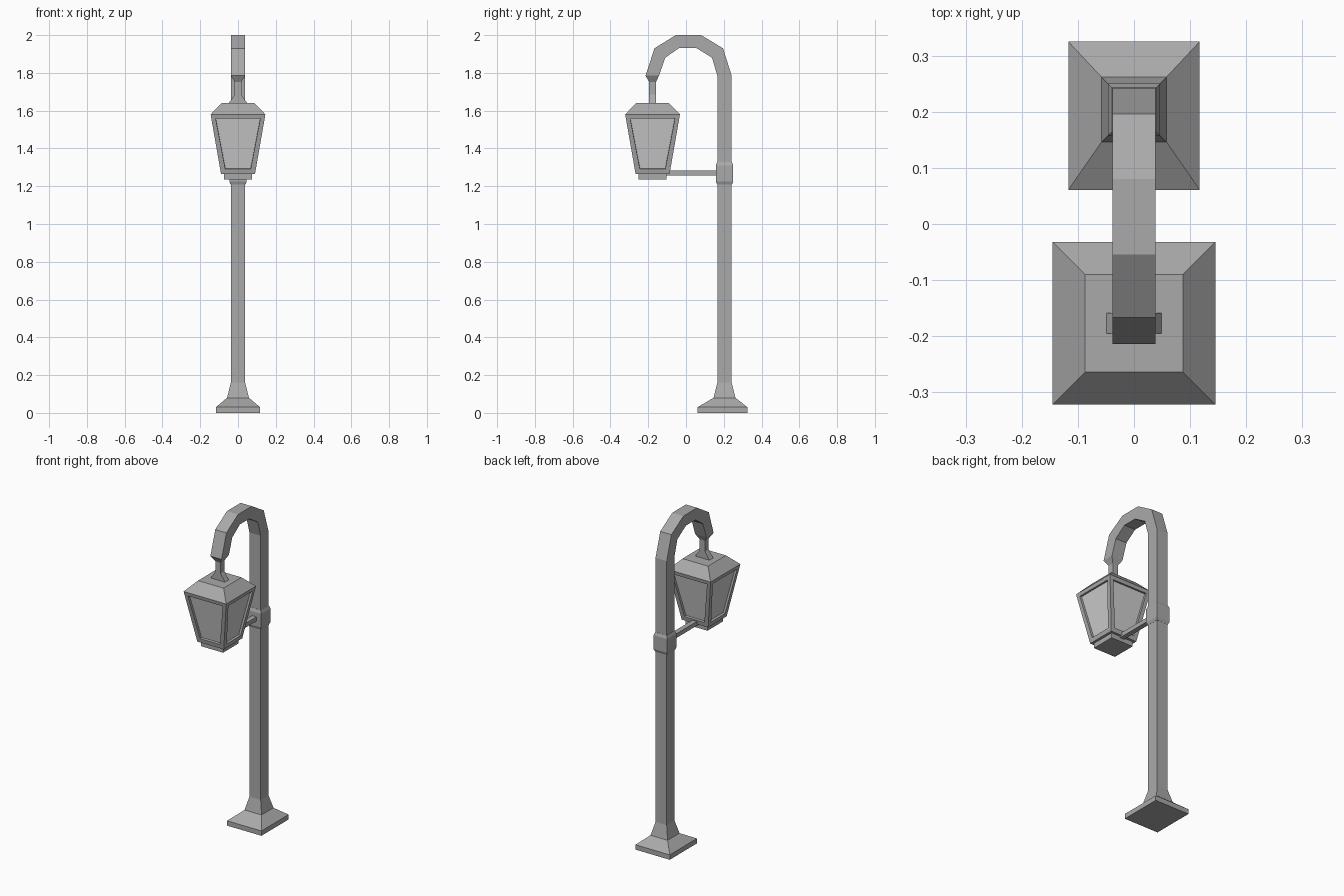
import bpy
import bmesh

if "Cube" in bpy.data.objects:
    bpy.data.objects.remove(bpy.data.objects["Cube"])


def material(name, grey):
    m = bpy.data.materials.new(name)
    m.use_nodes = True
    col = (grey, grey, grey, 1)
    m.diffuse_color = col
    m.node_tree.nodes["Principled BSDF"].inputs["Base Color"].default_value = col
    return m


metal = material("grey metal", 0.40)
glass = material("pale glass", 0.62)


def loft(name, sections, panes=False):
    """Join rectangles given as (half width, front y, front z, back y, back z)."""
    bm = bmesh.new()
    rings = []
    for hx, y0, z0, y1, z1 in sections:
        pts = [(-hx, y0, z0), (hx, y0, z0), (hx, y1, z1), (-hx, y1, z1)]
        rings.append([bm.verts.new(p) for p in pts])
    for a, b in zip(rings, rings[1:]):
        for i in range(4):
            j = (i + 1) % 4
            bm.faces.new((a[i], a[j], b[j], b[i]))
    bm.faces.new(rings[0][::-1])
    bm.faces.new(rings[-1])
    bmesh.ops.recalc_face_normals(bm, faces=bm.faces)
    if panes:
        # Recessed glass in each steep side
        bm.normal_update()
        sides = [f for f in bm.faces if abs(f.normal.z) < 0.4]
        bmesh.ops.inset_individual(bm, faces=sides, thickness=0.035)
        bmesh.ops.inset_individual(bm, faces=sides, thickness=0.001, depth=-0.013)
        for f in sides:
            f.material_index = 1
    me = bpy.data.meshes.new(name)
    bm.to_mesh(me)
    bm.free()
    me.materials.append(metal)
    me.materials.append(glass)
    ob = bpy.data.objects.new(name, me)
    bpy.context.collection.objects.link(ob)
    return ob


def tier(hx, y0, y1, z):
    return (hx, y0, z, y1, z)


def square(h, z, cy):
    return tier(h, cy - h, cy + h, z)


POLE_Y, LAMP_Y, W = 0.204, -0.177, 0.038

# Foot: slab, slope and neck
loft("base", [tier(0.117, 0.061, 0.325, 0), tier(0.117, 0.061, 0.325, 0.03),
              square(0.058, 0.08, POLE_Y), square(W, 0.16, POLE_Y)])

# Post and curved neck in one sweep
arch = [(0.166, 1.785, 0.242, 1.785), (0.138, 1.88, 0.196, 1.93),
        (0.054, 1.932, 0.08, 2.0), (-0.036, 1.932, -0.054, 2.0),
        (-0.11, 1.88, -0.167, 1.93), (-0.143, 1.785, -0.214, 1.785)]
loft("post", [square(W, 0.16, POLE_Y)] + [(W, *p) for p in arch])

# Tapered tip of the neck
loft("neck_tip", [tier(W, -0.214, -0.143, 1.785), square(0.018, 1.752, LAMP_Y)])

# Hanger that spreads sideways onto the roof
loft("hanger", [square(0.018, 1.755, LAMP_Y), square(0.018, 1.685, LAMP_Y),
                tier(0.05, LAMP_Y - 0.018, LAMP_Y + 0.018, 1.638)])

# Lantern
loft("lantern_roof", [square(0.145, 1.58, LAMP_Y), square(0.087, 1.64, LAMP_Y)])
loft("lantern_body", [square(0.09, 1.265, LAMP_Y), square(0.145, 1.58, LAMP_Y)], panes=True)
loft("lantern_foot", [square(0.075, 1.235, LAMP_Y), square(0.075, 1.265, LAMP_Y)])

# Collar on the post and arm to the lantern
loft("collar", [square(0.039, 1.208, POLE_Y), square(0.046, 1.225, POLE_Y),
                square(0.046, 1.31, POLE_Y), square(0.039, 1.328, POLE_Y)])
loft("arm", [tier(0.015, -0.11, 0.17, 1.257), tier(0.015, -0.11, 0.17, 1.283)])
